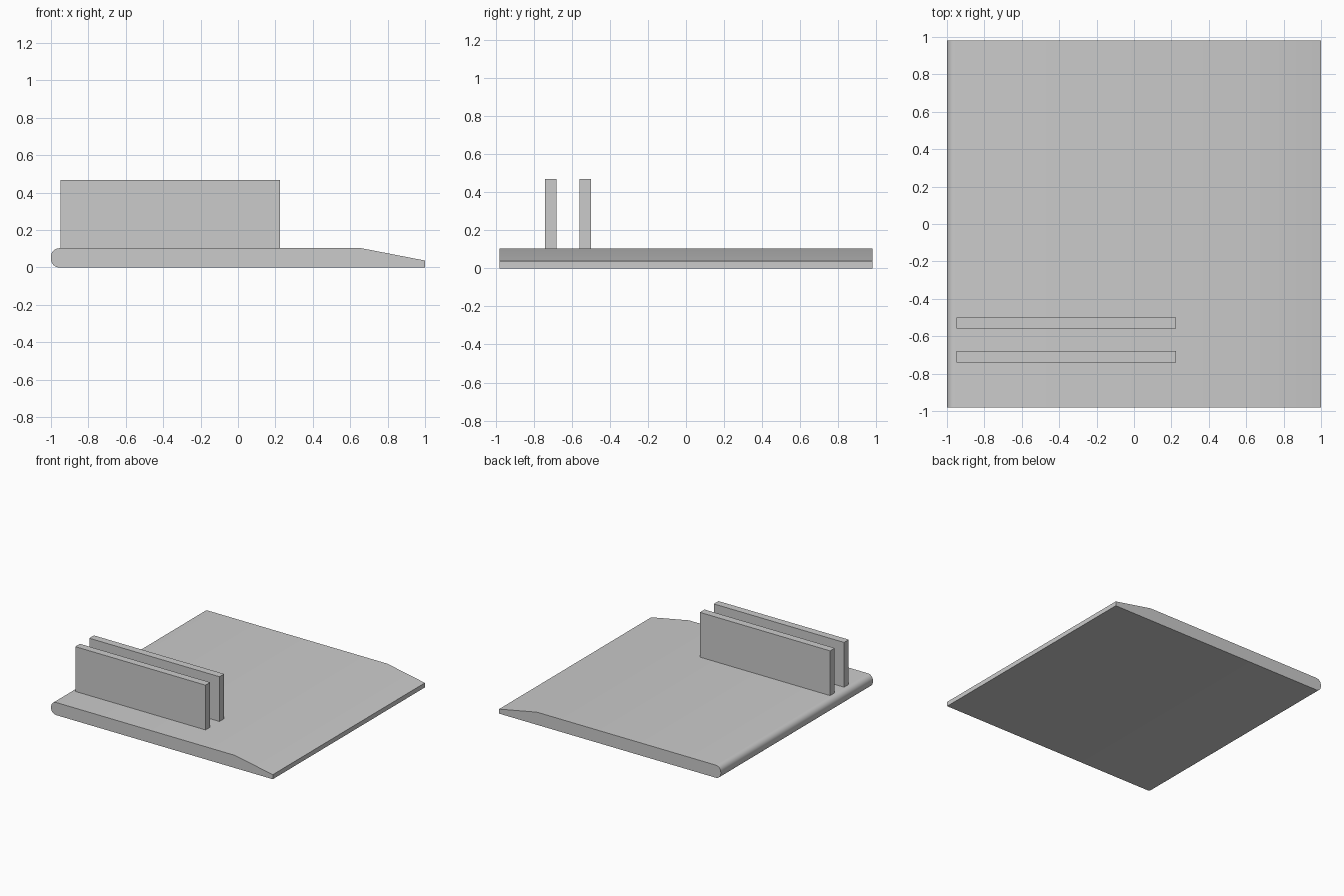
import bpy, bmesh, math

cube = bpy.data.objects.get("Cube")
if cube:
    bpy.data.objects.remove(cube, do_unlink=True)

# Single grey material
grey = bpy.data.materials.new("plain grey")
grey.use_nodes = True
colour = (0.6, 0.6, 0.6, 1)
grey.diffuse_color = colour
grey.node_tree.nodes["Principled BSDF"].inputs["Base Color"].default_value = colour


def extrude_profile(name, profile, y0, y1):
    """Solid made by sweeping an (x, z) outline from y0 to y1."""
    bm = bmesh.new()
    face = bm.faces.new([bm.verts.new((x, y0, z)) for x, z in profile])
    swept = bmesh.ops.extrude_face_region(bm, geom=[face])["geom"]
    verts = [g for g in swept if isinstance(g, bmesh.types.BMVert)]
    bmesh.ops.translate(bm, verts=verts, vec=(0, y1 - y0, 0))
    bmesh.ops.recalc_face_normals(bm, faces=bm.faces)
    mesh = bpy.data.meshes.new(name)
    bm.to_mesh(mesh)
    bm.free()
    mesh.materials.append(grey)
    obj = bpy.data.objects.new(name, mesh)
    bpy.context.collection.objects.link(obj)
    return obj


def corner(cx, cz, radius, start, steps=8):
    """Quarter-circle points running clockwise from the start angle."""
    angles = [math.radians(start - 90 * i / steps) for i in range(steps + 1)]
    return [(cx + radius * math.cos(a), cz + radius * math.sin(a)) for a in angles]


# Base slab: rounded on one edge, tapering to a thin lip on the other
top, r = 0.103, 0.045
outline = corner(-1 + r, r, r, 270) + corner(-1 + r, top - r, r, 180)
outline += [(0.66, top), (1, 0.037), (1, 0)]
base = extrude_profile("base_slab", outline, -0.98, 0.98)
bpy.ops.object.select_all(action="DESELECT")
base.select_set(True)
bpy.context.view_layer.objects.active = base
bpy.ops.object.shade_smooth_by_angle(angle=math.radians(30))

# Two parallel upright plates
plate = [(-0.95, top), (-0.95, 0.468), (0.225, 0.468), (0.225, top)]
for name, y in (("front_plate", -0.74), ("rear_plate", -0.56)):
    extrude_profile(name, plate, y, y + 0.06)
